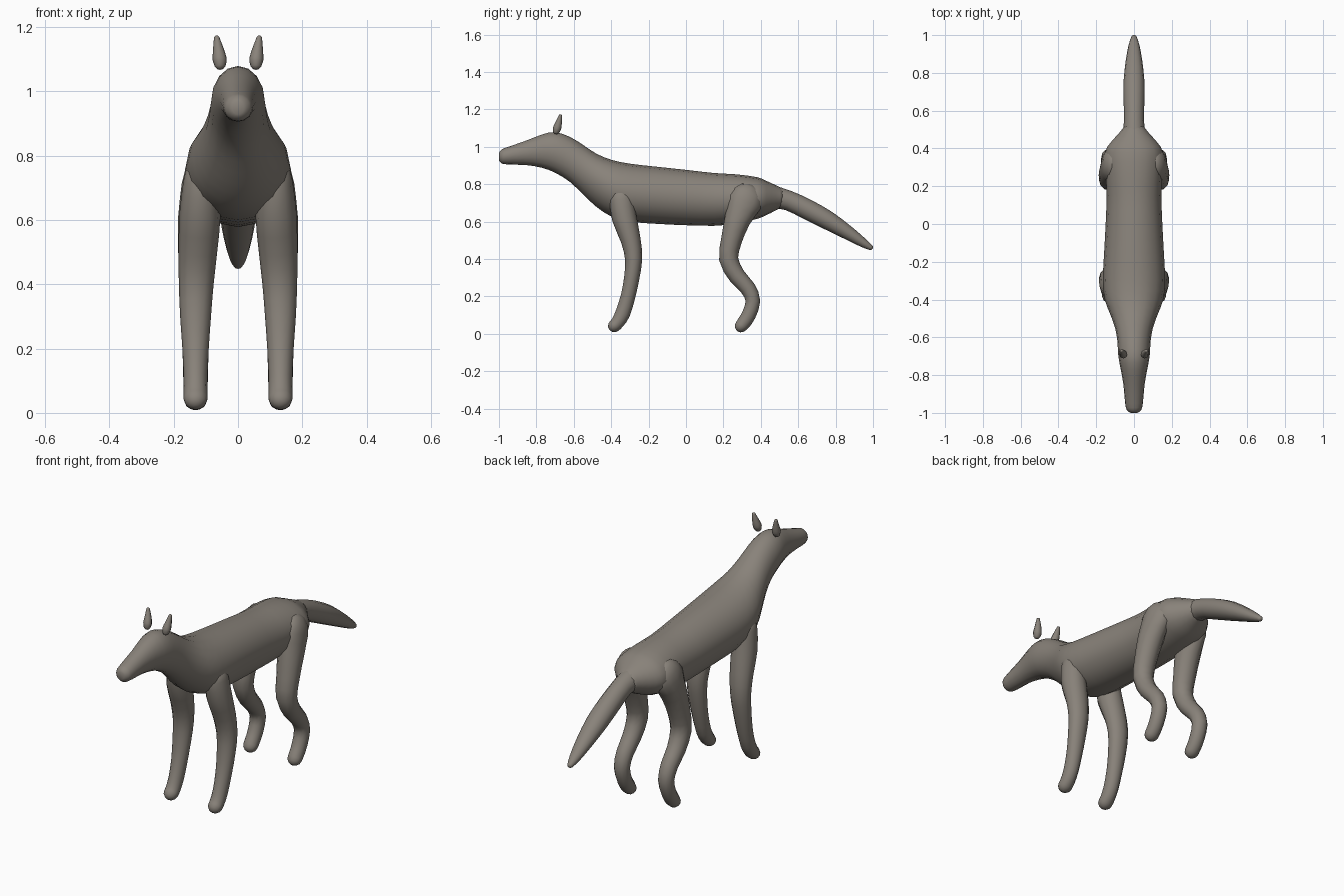
import bpy, bmesh, math
from mathutils import Vector

if "Cube" in bpy.data.objects:
    bpy.data.objects.remove(bpy.data.objects["Cube"])

fur = bpy.data.materials.new("grey_brown_fur")
fur.diffuse_color = (0.25, 0.225, 0.195, 1)
fur.use_nodes = True
fur.node_tree.nodes["Principled BSDF"].inputs["Base Color"].default_value = fur.diffuse_color


def spline(rows, steps):
    """Catmull-Rom smoothing of rows of numbers."""
    out = []
    for i in range(len(rows) - 1):
        a, b = rows[max(i - 1, 0)], rows[i]
        c, d = rows[i + 1], rows[min(i + 2, len(rows) - 1)]
        for s in range(steps):
            t = s / steps
            out.append([0.5 * (2 * q + (r - p) * t + (2 * p - 5 * q + 4 * r - w) * t * t
                               + (3 * q - p - 3 * r + w) * t ** 3)
                        for p, q, r, w in zip(a, b, c, d)])
    return out + [list(rows[-1])]


def loft(name, rings, sides):
    """Skin rings given as (centre, side axis, up axis), rounded off by end caps."""
    bm = bmesh.new()
    loops = []
    for c, u, v in rings:
        loops.append([bm.verts.new(c + u * math.cos(k * math.tau / sides)
                                   + v * math.sin(k * math.tau / sides))
                      for k in range(sides)])
    for a, b in zip(loops, loops[1:]):
        for k in range(sides):
            j = (k + 1) % sides
            bm.faces.new((a[k], a[j], b[j], b[k]))
    bm.faces.new(loops[0])
    bm.faces.new(loops[-1])
    bmesh.ops.recalc_face_normals(bm, faces=bm.faces)
    for f in bm.faces:
        f.smooth = True
    me = bpy.data.meshes.new(name)
    bm.to_mesh(me)
    bm.free()
    me.materials.append(fur)
    ob = bpy.data.objects.new(name, me)
    bpy.context.collection.objects.link(ob)
    return ob


def tube(name, rows, steps=2, sides=12):
    """Tube along rows of (x, y, z, half width, half depth), with domed ends."""
    rows = spline(rows, steps)
    pts = [Vector(r[:3]) for r in rows]
    rings = []
    n = len(rows)
    for i, r in enumerate(rows):
        d = (pts[min(i + 1, n - 1)] - pts[max(i - 1, 0)]).normalized()
        up = d.cross(Vector((1, 0, 0))).normalized()
        side = up.cross(d).normalized()
        ring = (pts[i], side * r[3], up * r[4])
        dome = [(pts[i] + d * r[4] * math.sin(a) * (1 if i else -1),
                 ring[1] * math.cos(a), ring[2] * math.cos(a))
                for a in (0.5, 1.0, 1.4)]
        if i == 0:
            rings += dome[::-1]
        rings.append(ring)
        if i == n - 1:
            rings += dome
    return loft(name, rings, sides)


# Head, neck and torso: y, top, bottom, half width
body = [(-1.0, .968, .928, .018), (-.985, .987, .911, .038), (-.95, 1.0, .906, .047),
        (-.85, 1.035, .902, .056), (-.77, 1.066, .888, .07), (-.70, 1.079, .862, .083),
        (-.62, 1.053, .812, .088), (-.55, 1.01, .745, .1), (-.48, .964, .68, .125),
        (-.40, .931, .628, .155), (-.30, .91, .6, .165), (-.15, .893, .588, .158),
        (0, .877, .581, .15), (.15, .86, .578, .145), (.27, .853, .59, .15),
        (.38, .838, .615, .152), (.43, .818, .635, .125), (.48, .795, .66, .08),
        (.52, .775, .68, .05)]
loft("body", [(Vector((0, y, (t + b) / 2)), Vector((w, 0, 0)), Vector((0, 0, (t - b) / 2)))
              for y, t, b, w in spline(body, 2)], 16)

# Tail
tube("tail", [(0, .46, .735, .06, .06), (0, .55, .712, .053, .053), (0, .65, .665, .055, .054),
              (0, .76, .606, .055, .05), (0, .87, .538, .043, .037), (0, .95, .485, .028, .024),
              (0, .985, .463, .016, .015)])

for s, label in ((1, "left"), (-1, "right")):
    # Front leg from shoulder to paw
    tube("front_leg_" + label, [
        (s * .115, -.345, .72, .055, .065), (s * .118, -.33, .62, .064, .066),
        (s * .125, -.295, .5, .06, .053), (s * .13, -.28, .4, .054, .046),
        (s * .132, -.29, .3, .048, .041), (s * .132, -.31, .2, .041, .039),
        (s * .132, -.338, .11, .037, .04), (s * .132, -.365, .062, .037, .036),
        (s * .132, -.383, .043, .037, .034)])
    # Hind leg from hip through hock to paw
    tube("hind_leg_" + label, [
        (s * .115, .315, .71, .06, .095), (s * .122, .275, .61, .064, .07),
        (s * .128, .243, .5, .058, .056), (s * .13, .228, .4, .053, .051),
        (s * .132, .272, .31, .047, .046), (s * .132, .33, .245, .043, .042),
        (s * .132, .358, .175, .04, .039), (s * .132, .335, .1, .038, .038),
        (s * .132, .308, .058, .037, .037), (s * .132, .295, .042, .037, .034)])
    # Ear
    tube("ear_" + label, [
        (s * .056, -.693, 1.086, .019, .019), (s * .057, -.689, 1.1, .022, .022),
        (s * .061, -.68, 1.13, .017, .017), (s * .066, -.672, 1.165, .009, .009)], 2, 8)
